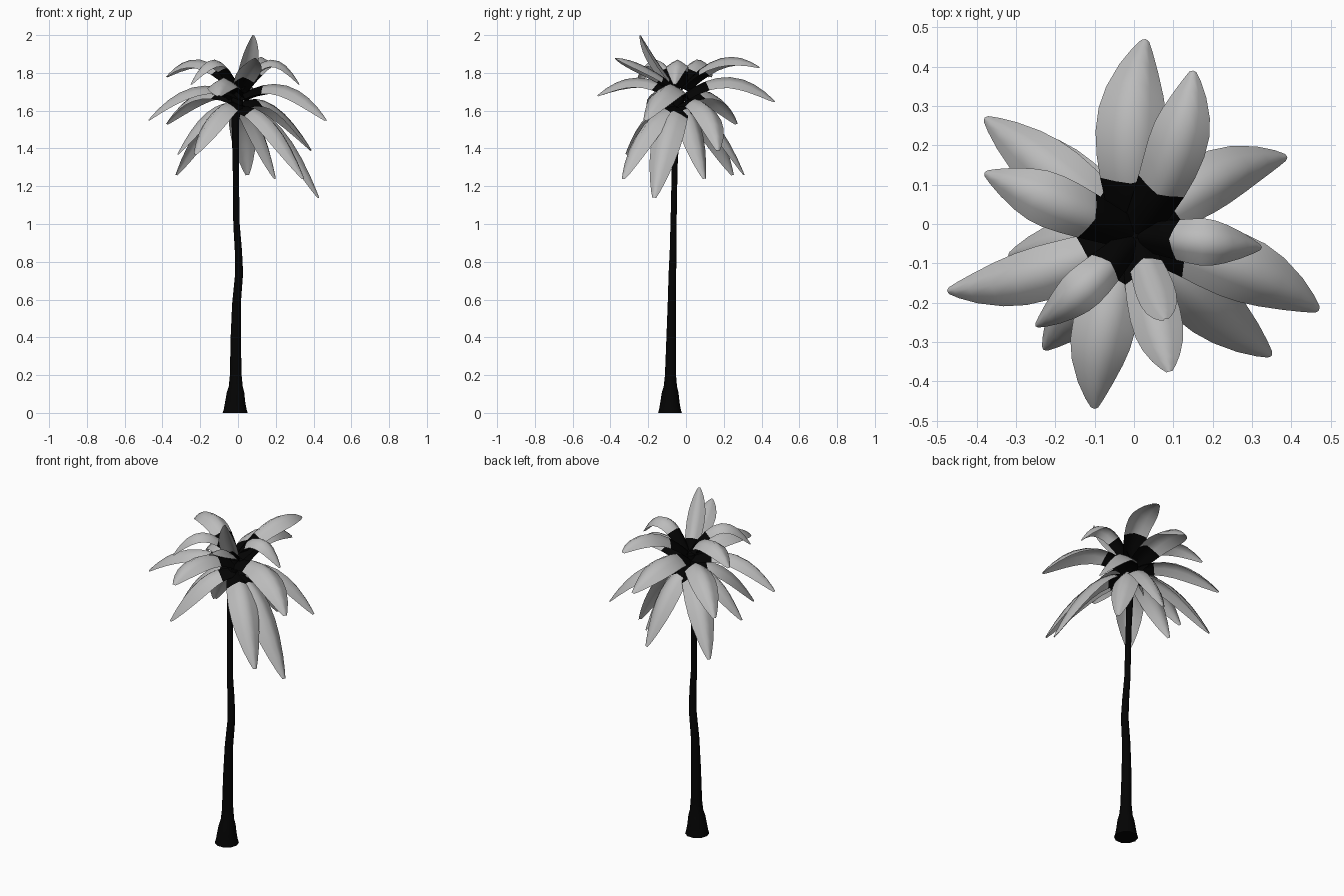
import bpy, bmesh, math
from mathutils import Vector

if "Cube" in bpy.data.objects:
    bpy.data.objects.remove(bpy.data.objects["Cube"])


def material(name, v):
    m = bpy.data.materials.new(name)
    m.diffuse_color = (v, v, v, 1)
    m.use_nodes = True
    m.node_tree.nodes["Principled BSDF"].inputs["Base Color"].default_value = m.diffuse_color
    return m


DARK = material("dark_bark", 0.001)
GREY = material("leaf_grey", 0.5)


def make_object(name, bm, mats, angle):
    mesh = bpy.data.meshes.new(name)
    bm.to_mesh(mesh)
    bm.free()
    for m in mats:
        mesh.materials.append(m)
    ob = bpy.data.objects.new(name, mesh)
    bpy.context.collection.objects.link(ob)
    bpy.ops.object.select_all(action='DESELECT')
    ob.select_set(True)
    bpy.context.view_layer.objects.active = ob
    bpy.ops.object.shade_smooth_by_angle(angle=math.radians(angle))
    return ob


# Trunk: rings of (x, y, z, radius) along a slightly wavy path
rings = [(-.015, -.085, 0, .066), (-.015, -.085, .02, .06), (-.015, -.085, .06, .053),
         (-.013, -.084, .11, .046), (-.012, -.083, .14, .037), (-.012, -.082, .2, .031),
         (-.012, -.078, .4, .027), (-.008, -.075, .58, .023), (.006, -.072, .74, .021),
         (.002, -.068, .86, .019), (-.008, -.066, 1.0, .017), (-.012, -.06, 1.3, .016),
         (-.014, -.05, 1.55, .02), (-.005, -.04, 1.64, .03), (0, -.035, 1.70, .03)]
SIDES = 10
bm = bmesh.new()
loops = []
for x, y, z, r in rings:
    loops.append([bm.verts.new((x + r * math.cos(2 * math.pi * i / SIDES),
                                y + r * math.sin(2 * math.pi * i / SIDES), z))
                  for i in range(SIDES)])
for a, b in zip(loops, loops[1:]):
    for i in range(SIDES):
        j = (i + 1) % SIDES
        bm.faces.new((a[i], a[j], b[j], b[i]))
bm.faces.new(loops[0][::-1])
bm.faces.new(loops[-1])
make_object("trunk", bm, [DARK], 50)

# Half-width profile along each frond: (position, share of full width)
PROFILE = [(0, .6), (.12, .74), (.24, .86), (.36, .95), (.5, 1), (.64, .96),
           (.76, .82), (.88, .56), (.96, .3), (1, .12)]
CENTRE = Vector((.003, -.03, 0))


def frond(name, tip, root_z, arch_z, half, bow=0, fold=.65):
    """Folded leaf blade swept along an arching curve from the crown to its tip."""
    tip = Vector(tip)
    out = tip - CENTRE
    out.z = 0
    d = out.normalized()
    side = Vector((-d.y, d.x, 0))
    root = CENTRE + d * .005
    root.z = root_z
    ctrl = CENTRE + out * .55 + side * bow
    ctrl.z = arch_z
    bm = bmesh.new()
    rows = []
    for t, w in PROFILE:
        p = root * (1 - t) ** 2 + ctrl * 2 * t * (1 - t) + tip * t * t
        tan = ((ctrl - root) * (1 - t) + (tip - ctrl) * t).normalized()
        across = Vector((-tan.y, tan.x, 0)).normalized()
        n = tan.cross(across)
        row = []
        for s in (-1, -.5, 0, .5, 1):
            drop = fold * abs(s) ** 1.3 * half * w
            row.append(bm.verts.new(p + across * (s * half * w) - n * drop))
        rows.append(row)
    for k, (a, b) in enumerate(zip(rows, rows[1:])):
        for i in range(4):
            f = bm.faces.new((a[i], b[i], b[i + 1], a[i + 1]))
            f.material_index = 0 if k < 2 else 1
    make_object(name, bm, [DARK, GREY], 60)


# Fronds: tip, root height, arch control height, half width, sideways bow
upper = [((.15, .39, 1.83), 1.72, 1.98, .075, -.05), ((-.38, .13, 1.78), 1.72, 1.99, .07),
         ((-.25, -.26, 1.74), 1.72, 2.01, .055, .02), ((.08, -.24, 2.0), 1.70, 1.84, .05),
         ((.09, -.375, 1.88), 1.71, 1.87, .065), ((.325, -.06, 1.74), 1.72, 2.01, .06)]
middle = [((.03, .47, 1.65), 1.68, 1.89, .09, .05), ((-.38, .27, 1.53), 1.66, 1.80, .075),
          ((-.475, -.17, 1.55), 1.68, 1.83, .07, .05), ((-.1, -.47, 1.68), 1.68, 1.87, .08, -.05),
          ((.47, -.22, 1.55), 1.68, 1.85, .085, .05)]
lower = [((.39, .17, 1.39), 1.64, 1.74, .075, .07), ((.35, -.335, 1.24), 1.62, 1.66, .08, -.02),
         ((.43, -.17, 1.14), 1.62, 1.64, .085), ((-.32, -.08, 1.37), 1.64, 1.67, .07),
         ((-.23, -.32, 1.37), 1.64, 1.69, .08), ((.2, .1, 1.24), 1.63, 1.64, .075),
         ((.05, .31, 1.26), 1.63, 1.64, .07), ((-.33, .25, 1.26), 1.63, 1.65, .075)]
for tier, group in (("upper", upper), ("middle", middle), ("lower", lower)):
    for i, args in enumerate(group, 1):
        frond(f"{tier}_frond_{i}", *args)
